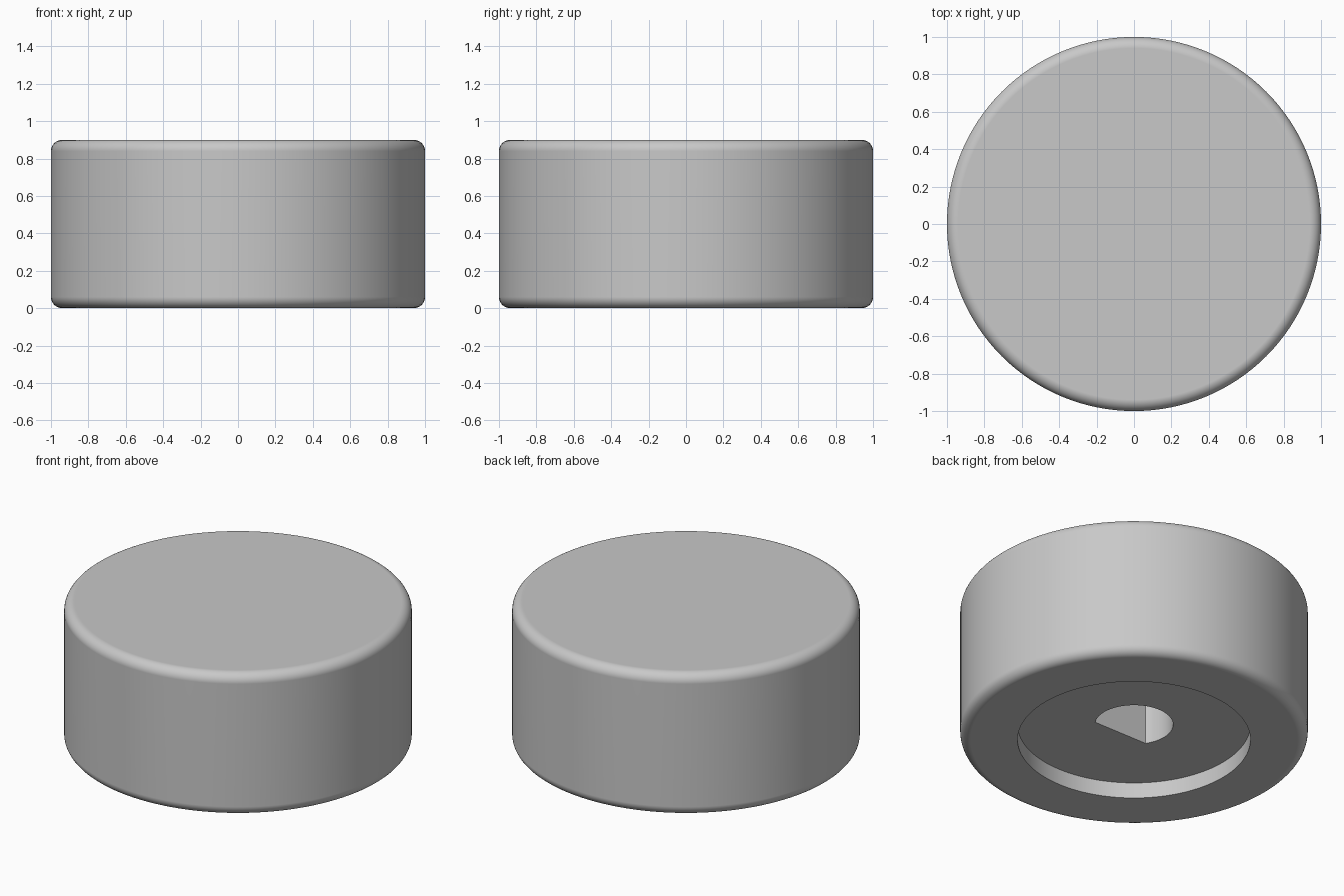
import bpy, bmesh
from math import sin, cos, pi, asin, radians

if "Cube" in bpy.data.objects:
    bpy.data.objects.remove(bpy.data.objects["Cube"], do_unlink=True)

RADIUS, HEIGHT, FILLET = 1.0, 0.9, 0.06
RECESS_RADIUS, RECESS_DEPTH = 0.67, 0.1
BORE_RADIUS, BORE_FLAT, BORE_TOP = 0.225, 0.122, 0.68

grey = bpy.data.materials.new("light grey")
grey.use_nodes = True
grey.diffuse_color = (0.58, 0.58, 0.58, 1)
grey.node_tree.nodes["Principled BSDF"].inputs["Base Color"].default_value = grey.diffuse_color


def make_object(name, bm):
    bmesh.ops.recalc_face_normals(bm, faces=bm.faces)
    mesh = bpy.data.meshes.new(name)
    bm.to_mesh(mesh)
    bm.free()
    mesh.materials.append(grey)
    obj = bpy.data.objects.new(name, mesh)
    bpy.context.collection.objects.link(obj)
    return obj


def prism(name, outline, z0, z1):
    bm = bmesh.new()
    face = bm.faces.new([bm.verts.new((x, y, z0)) for x, y in outline])
    top = bmesh.ops.extrude_face_region(bm, geom=[face], use_keep_orig=True)
    verts = [v for v in top["geom"] if isinstance(v, bmesh.types.BMVert)]
    bmesh.ops.translate(bm, verts=verts, vec=(0, 0, z1 - z0))
    return make_object(name, bm)


def circle(radius, start=0.0, sweep=2 * pi, steps=128, closed=True):
    count = steps if closed else steps + 1
    return [(radius * cos(start + sweep * i / steps),
             radius * sin(start + sweep * i / steps)) for i in range(count)]


def cut(target, cutter):
    mod = target.modifiers.new("cut", 'BOOLEAN')
    mod.operation, mod.solver, mod.object = 'DIFFERENCE', 'EXACT', cutter
    bpy.context.view_layer.objects.active = target
    bpy.ops.object.modifier_apply(modifier=mod.name)
    bpy.data.objects.remove(cutter, do_unlink=True)


# Round knob body with filleted top and bottom rims
knob = prism("knob_body", circle(RADIUS), 0, HEIGHT)
bm = bmesh.new()
bm.from_mesh(knob.data)
rims = [e for e in bm.edges if abs(e.verts[0].co.z - e.verts[1].co.z) < 0.001]
bmesh.ops.bevel(bm, geom=rims, offset=FILLET, offset_type='OFFSET',
                segments=8, profile=0.5, affect='EDGES')
bm.to_mesh(knob.data)
bm.free()

# Shallow round recess in the underside
cut(knob, prism("recess_cutter", circle(RECESS_RADIUS), -0.1, RECESS_DEPTH))

# D-shaped shaft hole with its flat towards the front
corner = asin(BORE_FLAT / BORE_RADIUS)
d_outline = circle(BORE_RADIUS, -corner, pi + 2 * corner, 64, closed=False)
cut(knob, prism("shaft_cutter", d_outline, -0.1, BORE_TOP))

# Smooth shading with crisp recess edges and flat caps
bpy.ops.object.select_all(action='DESELECT')
knob.select_set(True)
bpy.context.view_layer.objects.active = knob
bpy.ops.object.shade_smooth_by_angle(angle=radians(30))
weighted = knob.modifiers.new("flat caps", 'WEIGHTED_NORMAL')
weighted.keep_sharp = True
